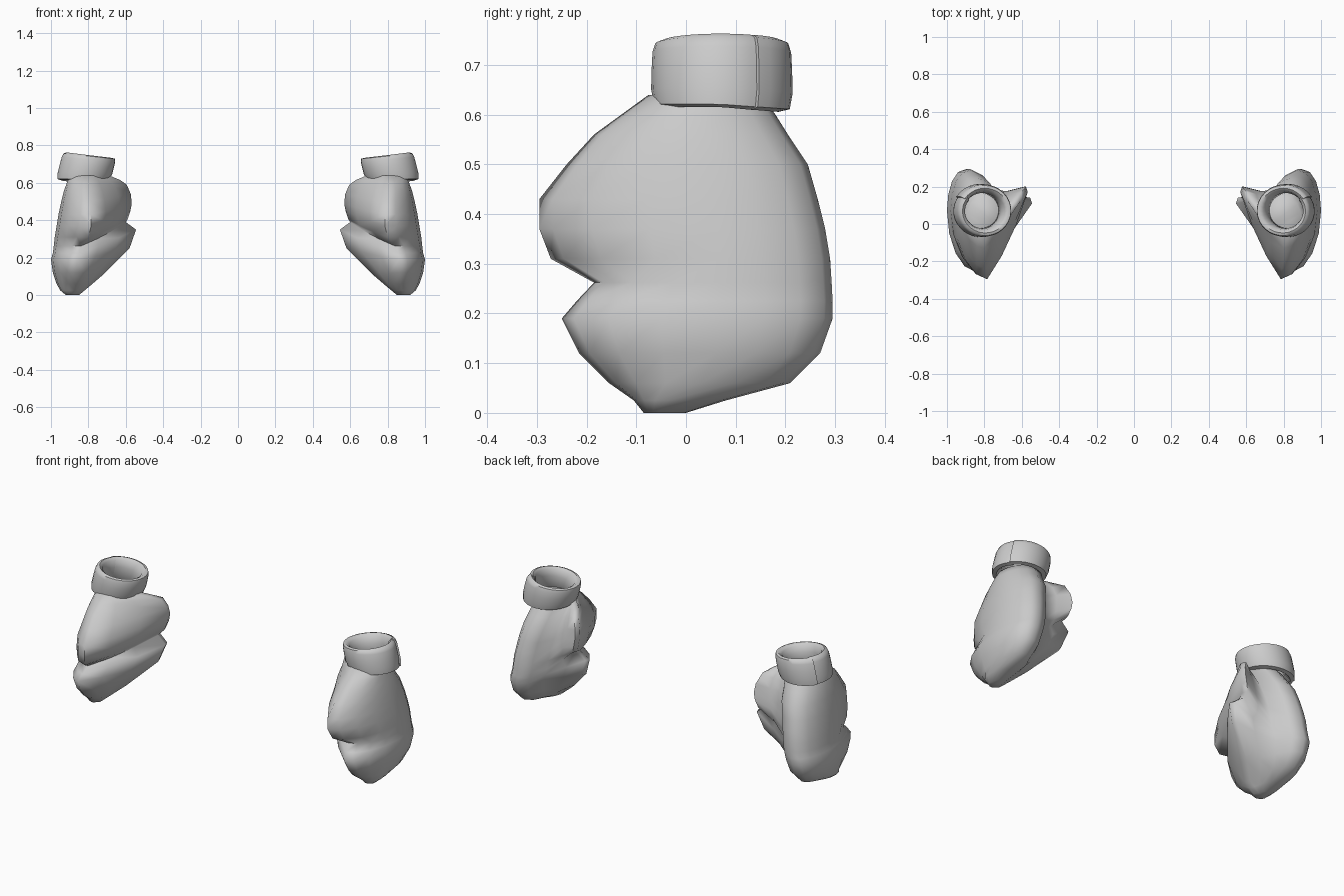
import bpy
import bmesh
from math import sin, cos, pi, radians
from mathutils import Vector

old = bpy.data.objects.get("Cube")
if old:
    bpy.data.objects.remove(old, do_unlink=True)

fabric = bpy.data.materials.new("light_grey_fabric")
fabric.use_nodes = True
GREY = (0.6, 0.6, 0.6, 1)
fabric.diffuse_color = GREY
fabric.node_tree.nodes["Principled BSDF"].inputs["Base Color"].default_value = GREY


def loft(name, rings, angle):
    """Skin a list of closed rings, cap the ends, mirror to the other hand."""
    bm = bmesh.new()
    rows = [[bm.verts.new(p) for p in ring] for ring in rings]
    n = len(rows[0])
    for a, b in zip(rows, rows[1:]):
        for i in range(n):
            j = (i + 1) % n
            bm.faces.new((a[i], a[j], b[j], b[i]))
    bm.faces.new(rows[0])
    bm.faces.new(rows[-1])
    bmesh.ops.triangulate(bm, faces=[f for f in bm.faces if len(f.verts) > 4])
    bmesh.ops.recalc_face_normals(bm, faces=bm.faces)
    mesh = bpy.data.meshes.new(name)
    bm.to_mesh(mesh)
    bm.free()
    obj = bpy.data.objects.new(name, mesh)
    bpy.context.collection.objects.link(obj)
    mesh.materials.append(fabric)
    bpy.ops.object.select_all(action="DESELECT")
    obj.select_set(True)
    bpy.context.view_layer.objects.active = obj
    bpy.ops.object.shade_smooth_by_angle(angle=radians(angle))
    mirror = obj.modifiers.new("other_hand", "MIRROR")
    mirror.use_mirror_merge = False


def lerp(a, b, t):
    return a + (b - a) * t


def mitten_ring(z, xo, xi, xf, yf, yb, fx, fy, fz):
    """Rounded hand outline with a curled flap reaching inward."""
    xb = (xo + xi) / 2
    yc = max((yb - 0.15) / 2, yf + 0.03)
    ring = []
    # outer half, front to back
    for k in range(9):
        t = -pi / 2 + k * pi / 8
        apex, end, power = (xf, yf, 1.15) if t < 0 else (xb, yb, 0.85)
        ring.append(Vector((lerp(apex, xo, max(cos(t), 0) ** power),
                            lerp(yc, end, abs(sin(t))), z)))
    # inner back
    for t in (2 * pi / 3, 5 * pi / 6):
        ring.append(Vector((lerp(xb, xi, -cos(t) * 1.1), lerp(yc, yb, sin(t)), z)))
    # web behind the flap, flap edge, then back along its front face
    front, inner, tip = ring[0], ring[-1], Vector((fx, fy, fz))
    edge = tip + Vector((-0.01, -0.03, 0))
    reach = min(1, (inner - tip).length / 0.2)
    ring.append(inner.lerp(tip, 0.5) + Vector((0, -0.01 * reach, 0)))
    ring += [tip, edge]
    for s in (0.35, 0.7):
        ring.append(edge.lerp(front, s) + Vector((-0.015, -0.015, 0)) * reach)
    return ring


# height, outer x, inner x, front x, front y, back y, flap tip x y z
LEVELS = (
    (0.00, .92, .86, .88, -.085, .0, .86, -.03, .00),
    (0.025, .95, .84, .875, -.105, .08, .83, -.03, .025),
    (0.06, .97, .82, .87, -.155, .21, .80, -.03, .05),
    (0.12, .99, .80, .865, -.215, .27, .73, .03, .11),
    (0.19, 1.0, .785, .86, -.25, .295, .59, .12, .25),
    (0.225, .99, .775, .85, -.22, .295, .555, .14, .35),
    (0.262, .985, .765, .84, -.185, .293, .61, .15, .39),
    (0.31, .98, .76, .80, -.272, .29, .60, .19, .405),
    (0.37, .97, .75, .785, -.295, .28, .585, .2, .45),
    (0.43, .96, .74, .785, -.295, .265, .578, .2, .49),
    (0.50, .945, .72, .79, -.24, .245, .583, .19, .54),
    (0.56, .93, .71, .80, -.185, .205, .605, .17, .59),
    (0.60, .915, .70, .80, -.13, .18, .64, .12, .615),
    (0.64, .90, .69, .79, -.075, .15, .70, .06, .64),
)
loft("mitten_body", [mitten_ring(*row) for row in LEVELS], 80)

# Cuff: thick rounded band wrapped slightly past one turn, leaving a seam
BAND = ((.143, .0), (.149, .03), (.148, .07), (.146, .105), (.14, .122),
        (.125, .127), (.108, .115), (.099, .08), (.099, .02), (.12, -.005))
STEPS = 32
cuff_rings = []
for k in range(STEPS + 1):
    u = k / STEPS
    a = radians(32) + u * radians(366)
    grow = lerp(1.02, 0.96, u)
    ring = []
    for r, h in BAND:
        lean = 0.813 - 0.25 * (h - 0.06)
        low = 1 - h / 0.127
        tilt = 0.015 * cos(a) * (1 - low) - 0.01 * max(sin(a), 0) * low
        ring.append((lean + r * grow * cos(a), 0.07 + r * 0.96 * grow * sin(a),
                     0.621 + h + tilt))
    cuff_rings.append(ring)
loft("rolled_cuff", cuff_rings, 50)
